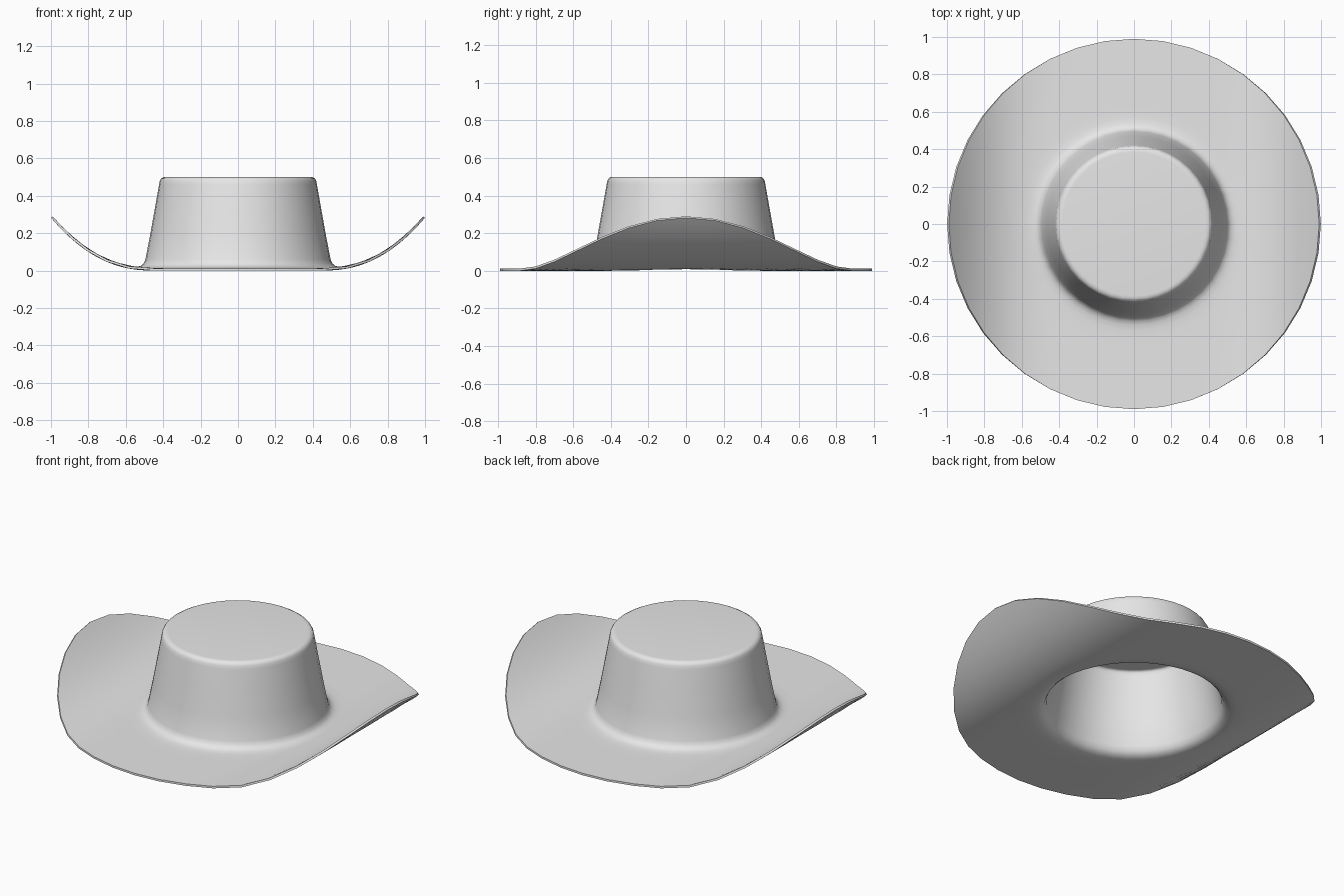
import bpy, bmesh, math

cube = bpy.data.objects.get("Cube")
if cube:
    bpy.data.objects.remove(cube, do_unlink=True)

SEGMENTS = 40
FELT = 0.012

felt = bpy.data.materials.new("grey_felt")
felt.use_nodes = True
grey = (0.8, 0.8, 0.8, 1)
felt.diffuse_color = grey
felt.node_tree.nodes["Principled BSDF"].inputs["Base Color"].default_value = grey

# Outer profile (radius, height): brim edge, fillet, tapered crown, rounded top
brim = [(r, FELT) for r in (0.99, 0.96, 0.9, 0.84, 0.78, 0.72, 0.66, 0.61)]
fillet = [(0.57, 0.013), (0.54, 0.016), (0.52, 0.023), (0.505, 0.036), (0.495, 0.06)]
crown = [(0.47, 0.19), (0.445, 0.33), (0.422, 0.46), (0.418, 0.48),
         (0.411, 0.492), (0.398, 0.499), (0.385, 0.5)]


def curl(x):
    """Upward roll of the brim toward both sides."""
    return 0.278 * (max(abs(x) - 0.45, 0) / 0.54) ** 2.3


bm = bmesh.new()
rings = []
for radius, height in brim + fillet + crown:
    ring = []
    for i in range(SEGMENTS):
        a = math.tau * i / SEGMENTS
        x, y = radius * math.cos(a), radius * math.sin(a)
        lift = curl(x) if radius > 0.5 else 0
        ring.append(bm.verts.new((x, y, height + lift)))
    rings.append(ring)
for low, high in zip(rings, rings[1:]):
    for i in range(SEGMENTS):
        j = (i + 1) % SEGMENTS
        bm.faces.new((low[i], low[j], high[j], high[i]))
bm.faces.new(rings[-1])

mesh = bpy.data.meshes.new("hat")
bm.to_mesh(mesh)
bm.free()
mesh.materials.append(felt)
hat = bpy.data.objects.new("hat", mesh)
bpy.context.collection.objects.link(hat)

# Felt thickness toward the inside, leaving the head opening hollow
shell = hat.modifiers.new("felt_thickness", "SOLIDIFY")
shell.thickness = FELT
shell.offset = -1
bpy.ops.object.select_all(action="DESELECT")
hat.select_set(True)
bpy.context.view_layer.objects.active = hat
bpy.ops.object.modifier_apply(modifier=shell.name)
bpy.ops.object.shade_smooth_by_angle(angle=math.radians(40))
